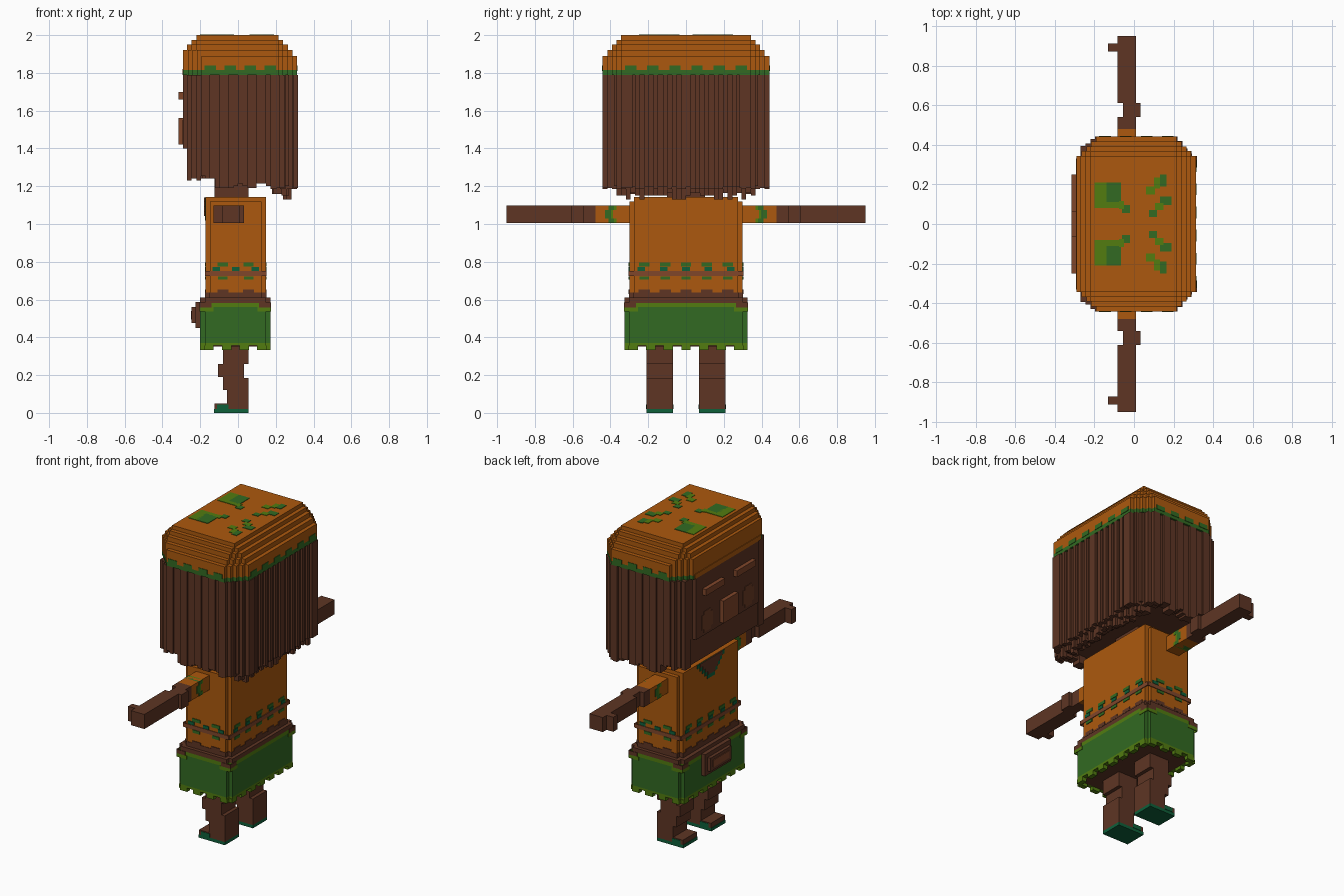
import bpy, bmesh, random

if "Cube" in bpy.data.objects:
    bpy.data.objects.remove(bpy.data.objects["Cube"])
random.seed(4)
V = 0.0245  # voxel size


def mat(name, r, g, b):
    m = bpy.data.materials.new(name)
    lin = [((c / 255 + 0.055) / 1.055) ** 2.4 for c in (r, g, b)]
    m.diffuse_color = (*lin, 1)
    m.use_nodes = True
    m.node_tree.nodes["Principled BSDF"].inputs["Base Color"].default_value = m.diffuse_color
    return m


ORANGE = mat("orange", 172, 89, 14)
BROWN = mat("brown", 94, 53, 36)
REDDISH = mat("reddish brown", 128, 70, 42)
CHEEK = mat("cheek brown", 110, 60, 38)
GREEN = mat("leaf green", 50, 106, 34)
LIME = mat("olive green", 82, 124, 16)
TEAL = mat("teal green", 14, 96, 58)


def finish(name, bm, m):
    bmesh.ops.recalc_face_normals(bm, faces=bm.faces)
    me = bpy.data.meshes.new(name)
    bm.to_mesh(me)
    bm.free()
    me.materials.append(m)
    ob = bpy.data.objects.new(name, me)
    bpy.context.collection.objects.link(ob)
    return ob


def boxes(name, m, items, mirror=False):
    """Boxes given as (x0, x1, y0, y1, z0, z1), optionally mirrored in y."""
    bm = bmesh.new()
    if mirror:
        items = list(items) + [(a, b, -d, -c, e, f) for a, b, c, d, e, f in items]
    for x0, x1, y0, y1, z0, z1 in items:
        v = [bm.verts.new((x, y, z)) for z in (z0, z1)
             for x, y in ((x0, y0), (x1, y0), (x1, y1), (x0, y1))]
        for f in ((3, 2, 1, 0), (4, 5, 6, 7), (0, 1, 5, 4), (1, 2, 6, 5), (2, 3, 7, 6), (3, 0, 4, 7)):
            bm.faces.new([v[i] for i in f])
    return finish(name, bm, m)


def prism(name, m, x0, x1, y, z0, z1, n=1):
    """Upright block whose four corners are cut in n voxel steps."""
    corner = []
    for k in range(n):
        corner += [(k * V, (n - k) * V), ((k + 1) * V, (n - k) * V)]
    corner.append((n * V, 0))
    pts = [(x0 + a, -y + b) for a, b in corner]
    pts += [(x1 - a, -y + b) for a, b in reversed(corner)]
    pts += [(x1 - a, y - b) for a, b in corner]
    pts += [(x0 + a, y - b) for a, b in reversed(corner)]
    bm = bmesh.new()
    f = bm.faces.new([bm.verts.new((px, py, z0)) for px, py in pts])
    top = bmesh.ops.extrude_face_region(bm, geom=[f], use_keep_orig=True)["geom"]
    for v in top:
        if isinstance(v, bmesh.types.BMVert):
            v.co.z = z1
    return finish(name, bm, m)


def dashes(period, width):
    def spans(h):
        n = max(1, round(2 * h / period))
        p = 2 * h / n
        return [(-h + p * (i + .5) - width / 2, -h + p * (i + .5) + width / 2) for i in range(n)]
    return spans


def full(h):
    return [(-h, h)]


def ring(name, m, x0, x1, y, z0, z1, spans, out=.004, inn=.002, inset=V, front=True):
    """Strip of plates on the four walls of a block; the face side is -x."""
    c, hx = (x0 + x1) / 2, (x1 - x0) / 2
    items = []
    for a, b in spans(hx - inset):
        items += [(c + a, c + b, y - inn, y + out, z0, z1), (c + a, c + b, -y - out, -y + inn, z0, z1)]
    for a, b in spans(y - inset):
        items.append((x1 - inn, x1 + out, a, b, z0, z1))
        if front:
            items.append((x0 - out, x0 + inn, a, b, z0, z1))
    return boxes(name, m, items)


# cap: stepped layers, green wavy hem
zs = [2.0, 1.975, 1.95, 1.92, 1.89, 1.815]
for k in range(5):
    prism("cap_layer", ORANGE, (-.22, -.245, -.27, -.29, -.29)[k], .215 + V * k, .343 + V * k,
          zs[k + 1], zs[k], (0, 1, 2, 3, 4)[k])
prism("cap_hem", GREEN, -.29, .313, .441, 1.79, 1.815, 4)
ring("cap_hem_waves", GREEN, -.29, .313, .441, 1.81, 1.838, dashes(.12, .06), .003, inset=.09, front=False)
boxes("cap_front_hem", ORANGE, [(-.294, -.288, -.33, .33, 1.79, 1.82)])

# leaf motifs on the cap top
T = (1.998, 2.003)
boxes("cap_motif_olive", LIME, [(-.20, -.14, .08, .21, *T), (-.14, -.07, .08, .11, *T),
      (-.075, -.05, .075, .115, *T), (.06, .105, .15, .19, *T), (.10, .13, .18, .235, *T),
      (.105, .15, .07, .105, *T)], True)
boxes("cap_motif_green", GREEN, [(-.15, -.065, .105, .21, *T), (-.06, -.02, .055, .095, *T),
      (.13, .165, .19, .25, *T), (.075, .115, .035, .07, *T), (.13, .19, .095, .14, *T)], True)

# head
prism("head", BROWN, -.265, .285, .417, 1.24, 1.79, 3)
prism("face", BROWN, -.29, -.2, .34, 1.40, 1.79, 1)
boxes("eyebrow", REDDISH, [(-.315, -.288, .06, .25, 1.66, 1.70)], True)
boxes("nose", REDDISH, [(-.315, -.288, -.074, .074, 1.42, 1.56)])
boxes("cheek", CHEEK, [(-.293, -.288, .15, .26, 1.44, 1.53), (-.293, -.288, .17, .24, 1.42, 1.55)], True)

# hair: ridged strands along the sides, stepped corners and back
strands = []
for i in range(-11, 13):
    x0 = i * V
    over = max(0, x0 + V - .222, -.222 - x0)
    y = .441 - over - (.012 if (i // 2) % 2 else 0)
    low = 1.23 if i < -5 else 1.19
    strands.append((x0, x0 + V, y - .06, y, low + random.choice((0, .012, .025)), 1.79))
boxes("side_hair", BROWN, strands, True)
strands = []
for j in range(0, 18):
    y0 = j * V
    x = .313 - max(0, y0 + V - .345) - (.014 if j % 2 else 0)
    for s in (1, -1):
        a, b = sorted((s * y0, s * (y0 + V)))
        strands.append((x - .03, x, a, b, 1.185 + random.choice((0, 0, .012)), 1.79))
        if j < 15:
            strands.append((x - .06, x - .03, a, b, random.choice((1.13, 1.15, 1.165)), 1.3))
            strands.append((x - .11, x - .06, a, b, random.choice((1.16, 1.18, 1.19)), 1.3))
boxes("back_hair", BROWN, strands)

# neck
boxes("neck", BROWN, [(-.125, .055, -.10, .10, 1.12, 1.25)])

# shirt
X0, X1, Y = -.172, .148, .30
prism("shirt", ORANGE, X0, X1, Y, .60, 1.12)
prism("shirt_shoulders", ORANGE, X0, X1, Y - V, 1.12, 1.142, 0)
prism("shirt_hem", BROWN, X0 - .003, X1 + .003, Y + .003, .605, .638)
ring("shirt_hem_waves", BROWN, X0, X1, Y, .63, .653, dashes(.12, .06))
ring("shirt_stripe", REDDISH, X0, X1, Y, .725, .75, full, inset=.0)
ring("shirt_wave_outer", GREEN, X0, X1, Y, .775, .795, dashes(.11, .055))
ring("shirt_wave_inner", TEAL, X0, X1, Y, .752, .772, dashes(.11, .04), inset=-.02 + V)
ring("shirt_wave_lower", GREEN, X0, X1, Y, .705, .723, dashes(.11, .05))

# V neckline
rows = [(1.14 - V * (k + 1), 1.14 - V * k, .135 - V * k) for k in range(5)]
boxes("collar", TEAL, [(X0 - .004, X0 + .002, -w, w, a, b) for a, b, w in rows])
boxes("collar_skin", BROWN, [(X0 - .007, X0 + .002, V - w, w - V, a, b) for a, b, w in rows[:4]])

# arms with sleeves
boxes("sleeve", ORANGE, [(-.083, .01, .29, .48, 1.005, 1.097)], True)
boxes("arm", BROWN, [(-.083, .01, .48, .54, 1.005, 1.097), (-.055, .032, .54, .61, 1.005, 1.097),
                     (-.083, .01, .61, .95, 1.005, 1.097), (-.13, -.083, .87, .912, 1.005, 1.097)], True)
trim = []
for k in range(4):
    z = 1.005 + .023 * k
    d = .018 if k in (1, 2) else 0
    trim.append((-.086, .013, .38 + d, .41 + d, z, z + .023))
boxes("sleeve_trim", GREEN, trim, True)
boxes("sleeve_trim_edge", LIME, [(a, b, c - .012, c, e, f) for a, b, c, d, e, f in trim], True)

# skirt
SX0, SX1, SY = -.20, .172, .325
prism("waistband", BROWN, SX0, SX1, SY, .583, .61)
prism("skirt_upper_trim", LIME, SX0, SX1, SY, .56, .583)
prism("skirt", GREEN, SX0, SX1, SY, .37, .56)
prism("skirt_hem", LIME, SX0, SX1, SY, .356, .37)
boxes("skirt_underside", BROWN, [(SX0 + .03, SX1 - .03, -SY + .03, SY - .03, .352, .36)])
ring("waistband_corners", BROWN, SX0, SX1, SY, .558, .584,
     lambda h: [(-h, -h + .06), (h - .06, h)], .003, inset=0)
ring("skirt_trim_corners", LIME, SX0, SX1, SY, .538, .56,
     lambda h: [(-h, -h + .07), (h - .07, h)], .003, inset=0)
ring("skirt_fringe", LIME, SX0, SX1, SY, .332, .358, dashes(.09, .05), 0, .03, inset=0)

# pouch
boxes("pouch", BROWN, [(-.225, -.198, -.13, .13, .45, .587), (-.245, -.225, -.105, .105, .475, .56)])
boxes("pouch_flap", REDDISH, [(-.249, -.243, -.08, .08, .495, .54)])

# legs and shoes
L = (.07, .21)
boxes("leg", BROWN, [(-.08, .055, *L, .26, .36), (-.105, .032, *L, .19, .26), (-.08, .032, *L, .12, .19),
                     (-.057, .055, *L, .05, .12 + .065), (-.125, .055, *L, .02, .05)], True)
boxes("shoe_sole", TEAL, [(-.128, .055, *L, 0, .02)], True)
boxes("shoe_side", TEAL, [(-.11, -.05, L[0] - .003, L[1] + .003, .02, .045)], True)
